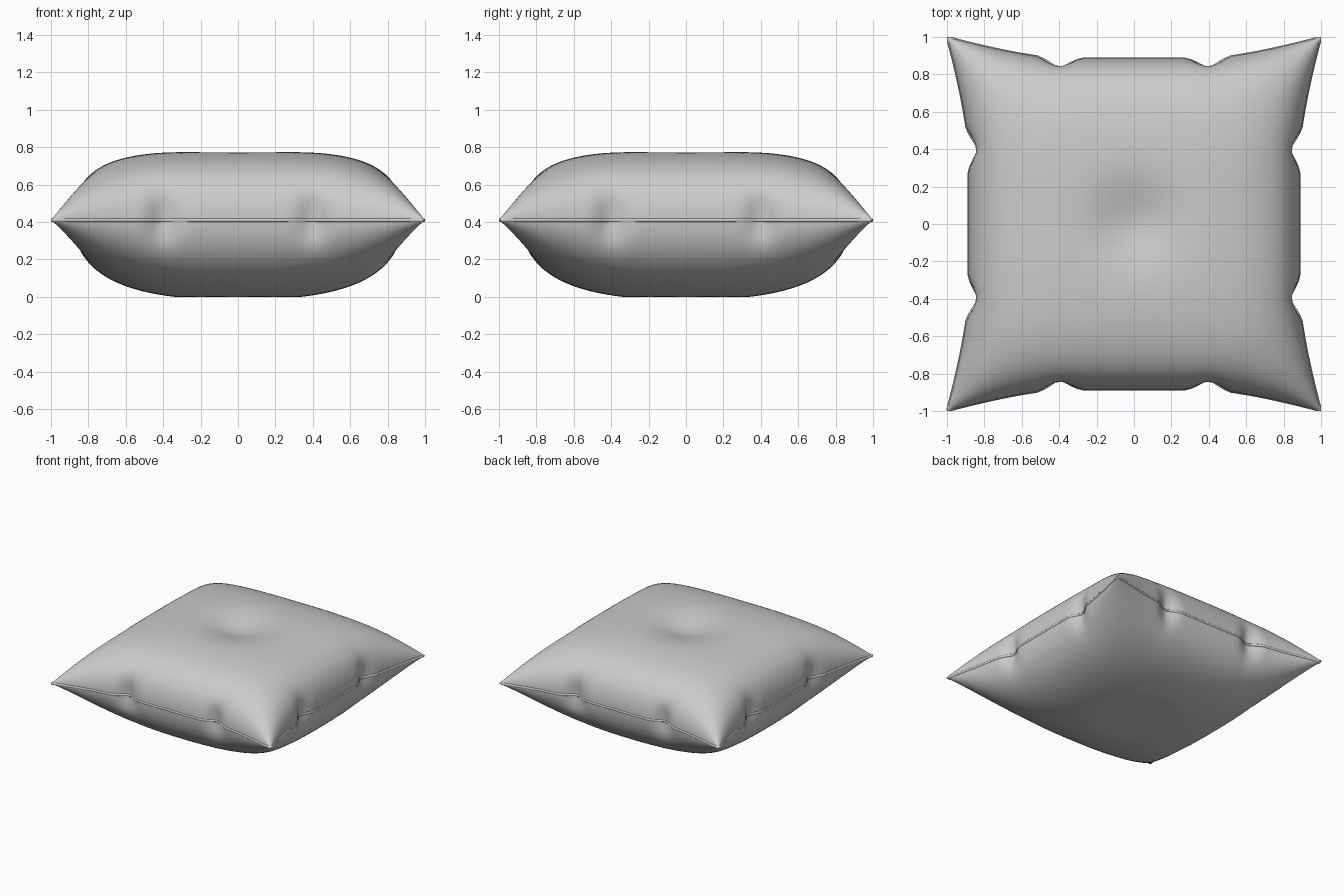
import bpy, bmesh, math

if "Cube" in bpy.data.objects:
    bpy.data.objects.remove(bpy.data.objects["Cube"])

N = 80          # grid cells per side
SEAM_Z = 0.41   # height of the seam


def edge(v):
    """Outline distance from centre along a side, drawn out to the corners."""
    t = max(0.0, (abs(v) - 0.4) / 0.6)
    return 0.885 + 0.115 * t ** 1.4


def pinch(v):
    """Gathered tucks at 0.4 either side of the middle."""
    return 0.06 * max(0.0, 1 - abs(abs(v) - 0.4) / 0.12) ** 1.3


def plan(u, v):
    def squeeze(a, b):
        return a * (1 - (1 - edge(b)) * abs(a) ** 3 - pinch(b) * abs(a) ** 24)
    return squeeze(u, v), squeeze(v, u)


def dome(u, v, p, q):
    return (max(0, 1 - abs(u) ** p) * max(0, 1 - abs(v) ** p)) ** q


def spaced(i):
    # finer rows towards the seam
    return math.sin(math.pi / 2 * (2 * i / N - 1))


def height(u, v, x, y, top):
    if top:
        dent = 0.065 * math.exp(-(x * x + y * y) / 0.045)
        return SEAM_Z + 0.37 * dome(u, v, 3.5, 0.5) - dent
    return max(0.0, SEAM_Z - 0.425 * dome(u, v, 2.55, 0.54))


# Cushion body: top and bottom panels welded at the seam
bm = bmesh.new()
for top in (True, False):
    rows = []
    for j in range(N + 1):
        row = []
        for i in range(N + 1):
            u, v = spaced(i), spaced(j)
            x, y = plan(u, v)
            row.append(bm.verts.new((x, y, height(u, v, x, y, top))))
        rows.append(row)
    for j in range(N):
        for i in range(N):
            f = [rows[j][i], rows[j][i + 1], rows[j + 1][i + 1], rows[j + 1][i]]
            bm.faces.new(f if top else f[::-1])
bmesh.ops.remove_doubles(bm, verts=bm.verts, dist=0.00005)
bmesh.ops.recalc_face_normals(bm, faces=bm.faces)
mesh = bpy.data.meshes.new("cushion_body")
bm.to_mesh(mesh)
bm.free()
body = bpy.data.objects.new("cushion_body", mesh)
bpy.context.collection.objects.link(body)
for poly in mesh.polygons:
    poly.use_smooth = True

# Thin seam piping around the outline
ts = [spaced(i) for i in range(N)]
loop = ([(t, -1) for t in ts] + [(1, t) for t in ts]
        + [(-t, 1) for t in ts] + [(-1, -t) for t in ts])
pts = [plan(u, v) for u, v in loop]
clean = [pts[0]]
for p in pts[1:]:
    if math.dist(p, clean[-1]) > 0.008:
        clean.append(p)
curve = bpy.data.curves.new("seam_piping", "CURVE")
curve.dimensions = "3D"
curve.bevel_depth = 0.011
curve.bevel_resolution = 2
spline = curve.splines.new("POLY")
spline.points.add(len(clean) - 1)
for sp, (x, y) in zip(spline.points, clean):
    sp.co = (x * 0.993, y * 0.993, SEAM_Z, 1)
spline.use_cyclic_u = True
seam = bpy.data.objects.new("seam_piping", curve)
bpy.context.collection.objects.link(seam)
